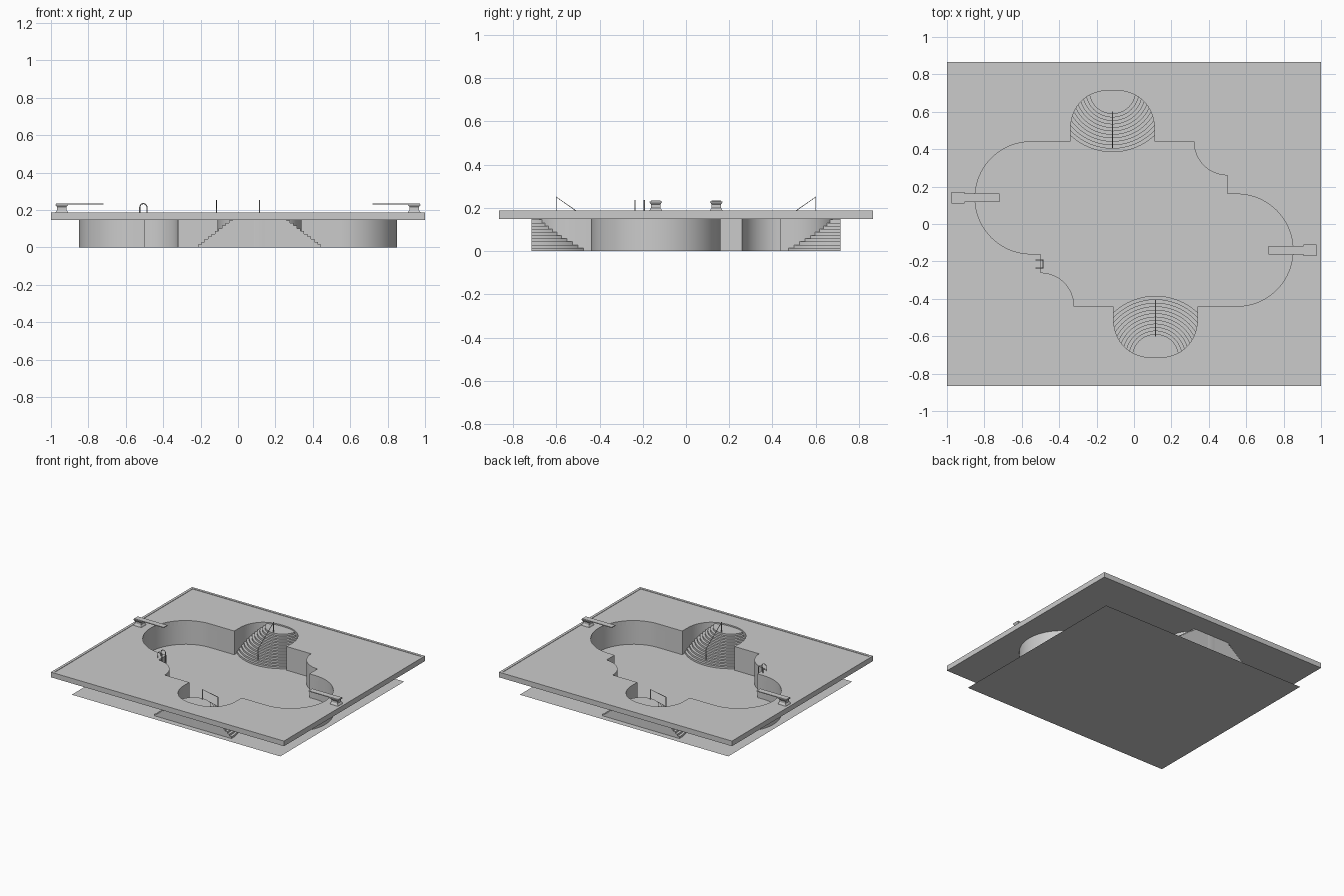
import bpy, bmesh
from math import sin, cos, pi, radians
from mathutils import Vector

cube = bpy.data.objects.get("Cube")
if cube:
    bpy.data.objects.remove(cube, do_unlink=True)

GREY = bpy.data.materials.new("concrete_grey")
GREY.use_nodes = True
COLOUR = (0.6, 0.6, 0.6, 1)
GREY.diffuse_color = COLOUR
GREY.node_tree.nodes["Principled BSDF"].inputs["Base Color"].default_value = COLOUR

SLAB_BOTTOM, SLAB_TOP = 0.147, 0.187


def add(name, data, turned=False):
    """Link an object; turned gives the copy on the opposite side."""
    ob = bpy.data.objects.new(name, data)
    bpy.context.collection.objects.link(ob)
    if not data.materials:
        data.materials.append(GREY)
    if turned:
        ob.rotation_euler.z = pi
    return ob


def both(name, data):
    add(name + "_a", data)
    add(name + "_b", data, True)


def mesh_from(bm, name, smooth=False):
    bmesh.ops.recalc_face_normals(bm, faces=bm.faces)
    me = bpy.data.meshes.new(name)
    bm.to_mesh(me)
    bm.free()
    if smooth:
        me.shade_smooth()
        for e in sharp_edges(me):
            e.use_edge_sharp = True
    return me


def sharp_edges(me):
    bm = bmesh.new()
    bm.from_mesh(me)
    ids = [e.index for e in bm.edges
           if len(e.link_faces) == 2 and e.calc_face_angle(0) > radians(30)]
    bm.free()
    return [me.edges[i] for i in ids]


def arc(cx, cy, r, start, end, n=32):
    angles = [radians(start + (end - start) * i / n) for i in range(n + 1)]
    return [(cx + r * cos(a), cy + r * sin(a)) for a in angles]


def rectangle(x, y):
    return [(-x, -y), (x, -y), (x, y), (-x, y)]


def prism(bm, points, z0, z1):
    """Closed upright prism over a 2D outline."""
    face = bm.faces.new([bm.verts.new((x, y, z0)) for x, y in points])
    top = bmesh.ops.extrude_face_region(bm, geom=[face], use_keep_orig=True)["geom"]
    bmesh.ops.translate(bm, verts=[v for v in top if isinstance(v, bmesh.types.BMVert)],
                        vec=(0, 0, z1 - z0))


def plate_with_hole(name, outer, inner, z0, z1):
    """Flat slab with an opening, made of two filled loops."""
    bm = bmesh.new()
    edges = []
    for loop in (outer, inner):
        vs = [bm.verts.new((x, y, z0)) for x, y in loop]
        edges += [bm.edges.new((vs[i - 1], vs[i])) for i in range(len(vs))]
    bmesh.ops.triangle_fill(bm, edges=edges, use_beauty=True, normal=(0, 0, 1))
    geom = bmesh.ops.extrude_face_region(bm, geom=bm.faces[:], use_keep_orig=True)["geom"]
    bmesh.ops.translate(bm, verts=[v for v in geom if isinstance(v, bmesh.types.BMVert)],
                        vec=(0, 0, z1 - z0))
    return add(name, mesh_from(bm, name))


def tube(name, paths, radius=0.003):
    cu = bpy.data.curves.new(name, "CURVE")
    cu.dimensions = "3D"
    cu.bevel_depth = radius
    cu.bevel_resolution = 1
    cu.use_fill_caps = True
    for path in paths:
        sp = cu.splines.new("POLY")
        sp.points.add(len(path) - 1)
        for p, co in zip(sp.points, path):
            p.co = (*co, 1)
    return cu


# Pool outline: one half, then the same half turned around
alcove = []
for i in range(37):
    a = pi + pi * i / 36
    c, s = cos(a), sin(a)
    k = 2 / 2.3
    alcove.append((0.115 + 0.225 * abs(c) ** k * (1 if c > 0 else -1),
                   -0.49 - 0.225 * abs(s) ** k))
half = (arc(-0.55, 0.14, 0.30, 90, 270) + [(-0.5, -0.16)]
        + arc(-0.5, -0.44, 0.18, 90, 0, 16)
        + [(-0.11, -0.44)] + alcove + [(0.34, -0.44)])
outline = half + [(-x, -y) for x, y in half]

# Deck slab with a slightly proud outer rim
plate_with_hole("deck", rectangle(0.98, 0.845), outline, SLAB_BOTTOM, SLAB_TOP - 0.003)
plate_with_hole("deck_rim", rectangle(1, 0.865), rectangle(0.98, 0.845), SLAB_BOTTOM, SLAB_TOP)

# Pool walls
bm = bmesh.new()
low = [bm.verts.new((x, y, 0)) for x, y in outline]
high = [bm.verts.new((x, y, SLAB_BOTTOM)) for x, y in outline]
for i in range(len(outline)):
    bm.faces.new((low[i - 1], low[i], high[i], high[i - 1]))
add("pool_wall", mesh_from(bm, "pool_wall", True))

# Pool floor sheet
bm = bmesh.new()
bm.faces.new([bm.verts.new((x, y, 0)) for x, y in rectangle(0.895, 0.76)])
add("pool_floor", mesh_from(bm, "pool_floor"))

# Half-round entry steps
STEPS, RISE = 12, 0.0145
bm = bmesh.new()
for i in range(STEPS):
    prism(bm, arc(0.115, -0.714, 0.33 - 0.0186 * i, 0, 180), RISE * i, RISE * (i + 1))
both("entry_steps", mesh_from(bm, "entry_steps", True))

# Handrail over the steps
both("step_handrail", tube("step_handrail", [[
    (0.115, -0.60, 0.16), (0.115, -0.60, 0.25), (0.115, -0.41, 0.117), (0.115, -0.41, 0.02)]]))

# Diving stand: waisted square pedestal
bm = bmesh.new()
rings = []
for z, w in ((0.183, 1), (0.192, 0.9), (0.2, 0.72), (0.216, 0.72), (0.223, 0.9), (0.23, 1)):
    rings.append([bm.verts.new((x * w - 0.942, y * w + 0.14, z))
                  for x, y in rectangle(0.035, 0.03)])
for a, b in zip(rings, rings[1:]):
    for i in range(4):
        bm.faces.new((a[i - 1], a[i], b[i], b[i - 1]))
bm.faces.new(rings[0])
bm.faces.new(rings[-1])
both("diving_stand", mesh_from(bm, "diving_stand"))

# Diving board
bm = bmesh.new()
prism(bm, [(x - 0.847, y + 0.14) for x, y in rectangle(0.127, 0.022)], 0.228, 0.234)
both("diving_board", mesh_from(bm, "diving_board"))

# Pool ladder: two hooped rails and rungs
paths = []
for y in (-0.235, -0.193):
    hoop = [(x, y, z) for x, z in arc(-0.506, 0.215, 0.019, 180, 0, 10)]
    paths.append([(-0.525, y, 0.18)] + hoop + [(-0.487, y, 0.04)])
for i in range(4):
    z = 0.055 + 0.03 * i
    paths.append([(-0.487, -0.235, z), (-0.487, -0.193, z)])
add("pool_ladder", tube("pool_ladder", paths))
